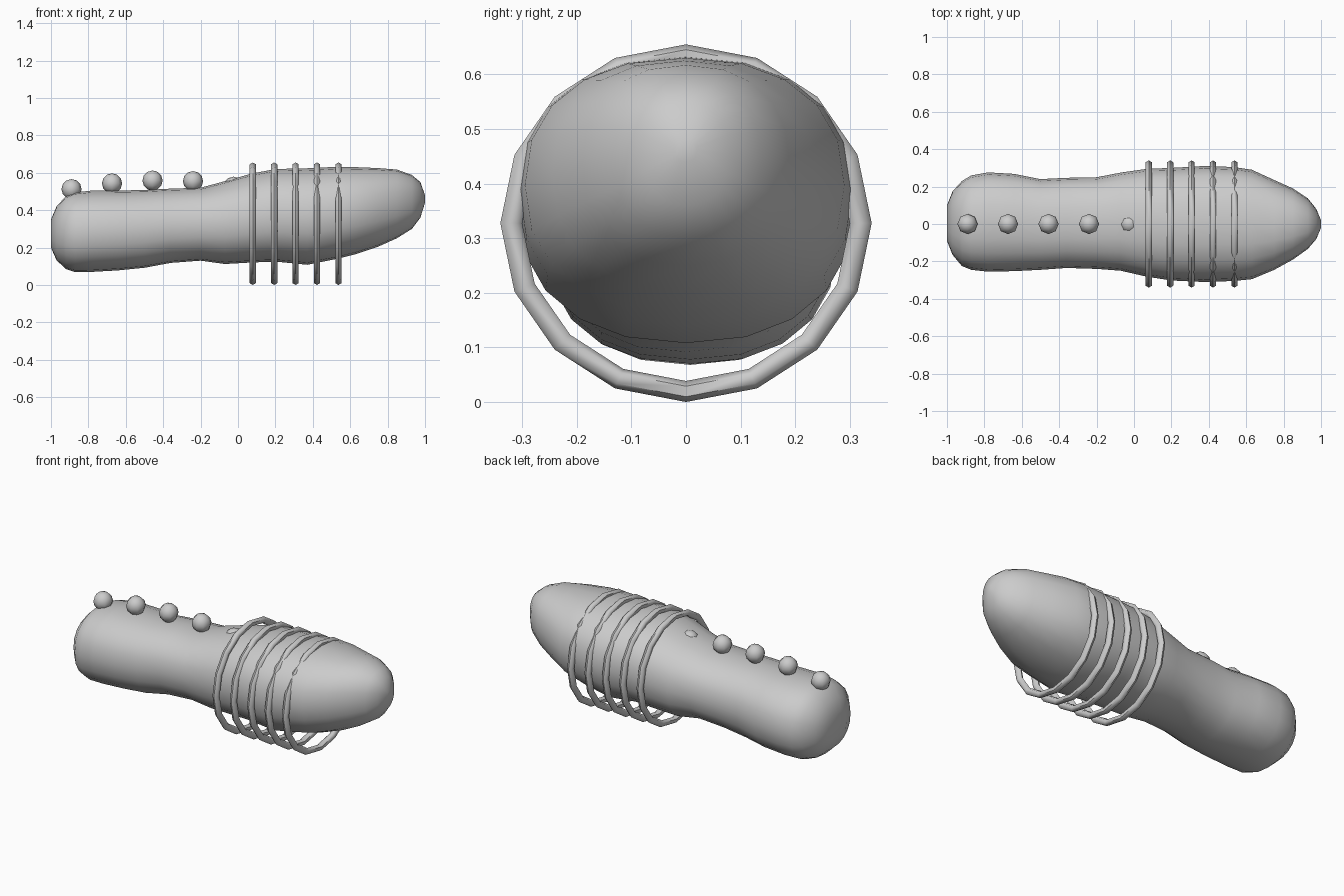
import bpy, bmesh
from math import sin, cos, pi, copysign
from mathutils import Matrix

if "Cube" in bpy.data.objects:
    bpy.data.objects.remove(bpy.data.objects["Cube"])

# Body stations: x, bottom z, top z, near y, far y
STATIONS = [
    (-1.0, .20, .35, -.09, .10), (-.97, .132, .42, -.165, .175),
    (-.92, .085, .475, -.225, .23), (-.87, .068, .495, -.245, .26),
    (-.78, .07, .505, -.255, .276), (-.64, .078, .505, -.252, .268),
    (-.5, .092, .508, -.245, .24), (-.36, .118, .515, -.235, .247),
    (-.2, .13, .52, -.24, .25), (-.07, .112, .555, -.25, .275),
    (.07, .12, .595, -.282, .295), (.2, .125, .62, -.302, .30),
    (.37, .108, .624, -.31, .31), (.53, .14, .632, -.305, .305),
    (.63, .165, .63, -.295, .29), (.75, .205, .625, -.245, .235),
    (.85, .25, .617, -.19, .19), (.93, .30, .588, -.133, .137),
    (.975, .36, .55, -.08, .08), (1.0, .44, .48, -.02, .02),
]
SIDES = 20


def power(v, e):
    return copysign(abs(v) ** e, v)


def finish(name, bm, angle):
    bmesh.ops.recalc_face_normals(bm, faces=bm.faces)
    mesh = bpy.data.meshes.new(name)
    bm.to_mesh(mesh)
    bm.free()
    ob = bpy.data.objects.new(name, mesh)
    bpy.context.collection.objects.link(ob)
    bpy.ops.object.select_all(action='DESELECT')
    ob.select_set(True)
    bpy.context.view_layer.objects.active = ob
    bpy.ops.object.shade_smooth_by_angle(angle=angle)
    return ob


def loft(bm, loops, closed=False):
    n = len(loops)
    for i in range(n if closed else n - 1):
        a, b = loops[i], loops[(i + 1) % n]
        for j in range(len(a)):
            k = (j + 1) % len(a)
            bm.faces.new((a[j], a[k], b[k], b[j]))


# Lumpy body lofted through slightly squared ellipses
bm = bmesh.new()
loops = []
for x, z0, z1, y0, y1 in STATIONS:
    loops.append([bm.verts.new((
        x,
        (y0 + y1) / 2 + (y1 - y0) / 2 * power(cos(t), .88),
        (z0 + z1) / 2 + (z1 - z0) / 2 * power(sin(t), .88)))
        for t in (2 * pi * i / SIDES for i in range(SIDES))])
loft(bm, loops)
bm.faces.new(loops[0])
bm.faces.new(loops[-1])
finish("body", bm, pi / 3)

# Five thin hoops around the thick half
for n in range(5):
    bm = bmesh.new()
    loops = []
    for i in range(16):
        t = 2 * pi * i / 16
        loops.append([])
        for j in range(6):
            p = 2 * pi * j / 6
            r = .32 + .02 * cos(p)
            loops[-1].append(bm.verts.new((
                .079 + .1145 * n + .019 * sin(p),
                r * cos(t), .3275 + r * .963 * sin(t))))
    loft(bm, loops, closed=True)
    finish(f"hoop_{n + 1}", bm, pi / 3)

# Row of beads along the back, the last nearly buried
for n, z in enumerate((.512, .543, .558, .555, .525)):
    bm = bmesh.new()
    bmesh.ops.create_uvsphere(
        bm, u_segments=8, v_segments=6, radius=.054,
        matrix=Matrix.Translation((-.89 + .2165 * n, 0, z)))
    finish(f"bead_{n + 1}", bm, pi / 3)
